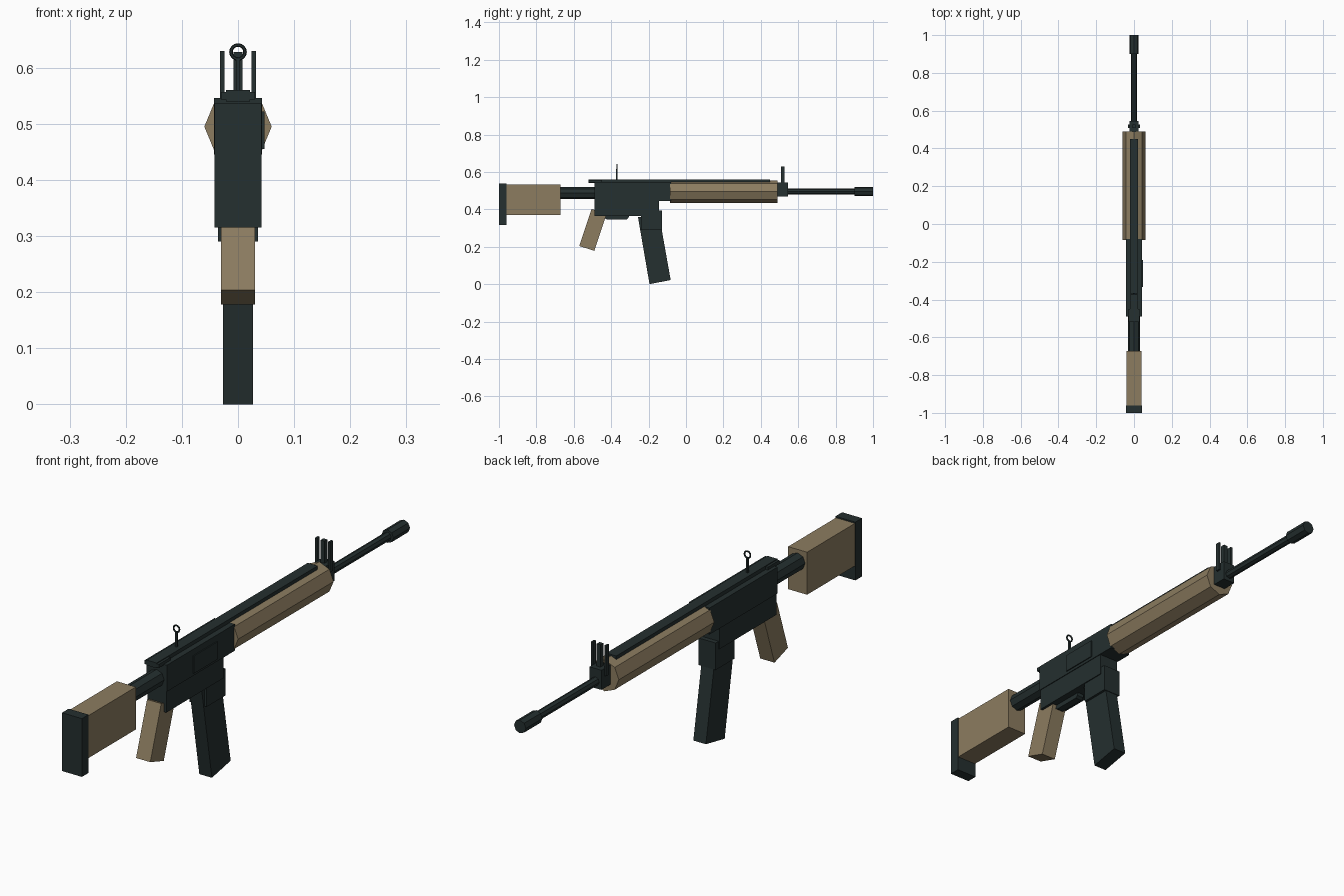
import bpy, bmesh, math
from mathutils import Vector, Matrix

if "Cube" in bpy.data.objects:
    bpy.data.objects.remove(bpy.data.objects["Cube"])


def material(name, rgb):
    m = bpy.data.materials.new(name)
    m.diffuse_color = (*rgb, 1)
    m.use_nodes = True
    m.node_tree.nodes["Principled BSDF"].inputs["Base Color"].default_value = m.diffuse_color
    return m


DARK = material("gunmetal", (0.018, 0.029, 0.029))
TAN = material("tan furniture", (0.262, 0.202, 0.117))


def finish(name, bm, mat):
    bmesh.ops.recalc_face_normals(bm, faces=bm.faces)
    me = bpy.data.meshes.new(name)
    bm.to_mesh(me)
    bm.free()
    me.materials.append(mat)
    ob = bpy.data.objects.new(name, me)
    bpy.context.collection.objects.link(ob)
    return ob


def box(name, x, y, z, mat):
    """Box from (min, max) ranges."""
    bm = bmesh.new()
    bmesh.ops.create_cube(bm, size=1)
    for v in bm.verts:
        v.co = Vector(r[0] + (r[1] - r[0]) * (c + 0.5) for r, c in zip((x, y, z), v.co))
    return finish(name, bm, mat)


def prism(name, half, yz, mat):
    """Side profile extruded across x."""
    bm = bmesh.new()
    f = bm.faces.new([bm.verts.new((-half, y, z)) for y, z in yz])
    ext = bmesh.ops.extrude_face_region(bm, geom=[f])["geom"]
    bmesh.ops.translate(bm, vec=(2 * half, 0, 0),
                        verts=[g for g in ext if isinstance(g, bmesh.types.BMVert)])
    return finish(name, bm, mat)


def tube(name, r, y0, y1, z, mat, sides=8):
    """Cylinder along y."""
    bm = bmesh.new()
    bmesh.ops.create_cone(bm, cap_ends=True, segments=sides, radius1=r, radius2=r, depth=y1 - y0)
    bm.transform(Matrix.Translation((0, (y0 + y1) / 2, z)) @ Matrix.Rotation(math.pi / 2, 4, 'X'))
    return finish(name, bm, mat)


# Shoulder stock
box("butt_plate", (-0.042, 0.042), (-1, -0.96), (0.315, 0.537), DARK)
box("stock", (-0.04, 0.04), (-0.96, -0.672), (0.37, 0.532), TAN)
tube("buffer_tube", 0.032, -0.70, -0.48, 0.487, DARK)

# Receiver
box("upper_receiver", (-0.043, 0.043), (-0.49, -0.08), (0.445, 0.546), DARK)
box("lower_receiver", (-0.04, 0.04), (-0.489, -0.145), (0.364, 0.445), DARK)
box("ejection_port", (0.04, 0.047), (-0.333, -0.19), (0.455, 0.522), DARK)
box("charging_handle", (-0.03, 0.03), (-0.52, -0.45), (0.543, 0.557), DARK)
box("top_rail", (-0.021, 0.021), (-0.52, 0.45), (0.54, 0.56), DARK)
box("magazine_well", (-0.036, 0.036), (-0.24, -0.127), (0.29, 0.393), DARK)

# Leaning magazine and grip
prism("magazine", 0.0265, [(-0.257, 0.36), (-0.195, 0.0), (-0.082, 0.022), (-0.142, 0.36)], DARK)
prism("grip", 0.03, [(-0.505, 0.402), (-0.571, 0.204), (-0.49, 0.178), (-0.424, 0.376)], TAN)

# Trigger guard
prism("trigger_guard", 0.014, [(-0.44, 0.37), (-0.435, 0.353), (-0.425, 0.346),
                               (-0.318, 0.346), (-0.308, 0.353), (-0.303, 0.37)], DARK)

# Handguard, barrel and muzzle
tube("handguard", 0.06, -0.085, 0.49, 0.495, TAN)
tube("barrel", 0.016, 0.47, 0.95, 0.495, DARK)
tube("muzzle_device", 0.025, 0.90, 1.0, 0.495, DARK)

# Front sight
box("front_sight_base", (-0.025, 0.025), (0.488, 0.545), (0.468, 0.543), DARK)
box("front_sight_post", (-0.008, 0.008), (0.509, 0.526), (0.53, 0.628), DARK)
for side, s in (("left", -1), ("right", 1)):
    box("front_sight_ear_" + side, sorted((s * 0.024, s * 0.032)), (0.509, 0.526), (0.515, 0.63), DARK)

# Rear ring sight on a stalk
bpy.ops.mesh.primitive_torus_add(major_radius=0.0125, minor_radius=0.0032, major_segments=16,
                                 minor_segments=6, location=(0, -0.37, 0.628),
                                 rotation=(math.pi / 2, 0, 0))
ring = bpy.context.object
ring.name = "rear_sight_ring"
ring.data.materials.append(DARK)
box("rear_sight_stalk", (-0.004, 0.004), (-0.374, -0.366), (0.55, 0.616), DARK)
